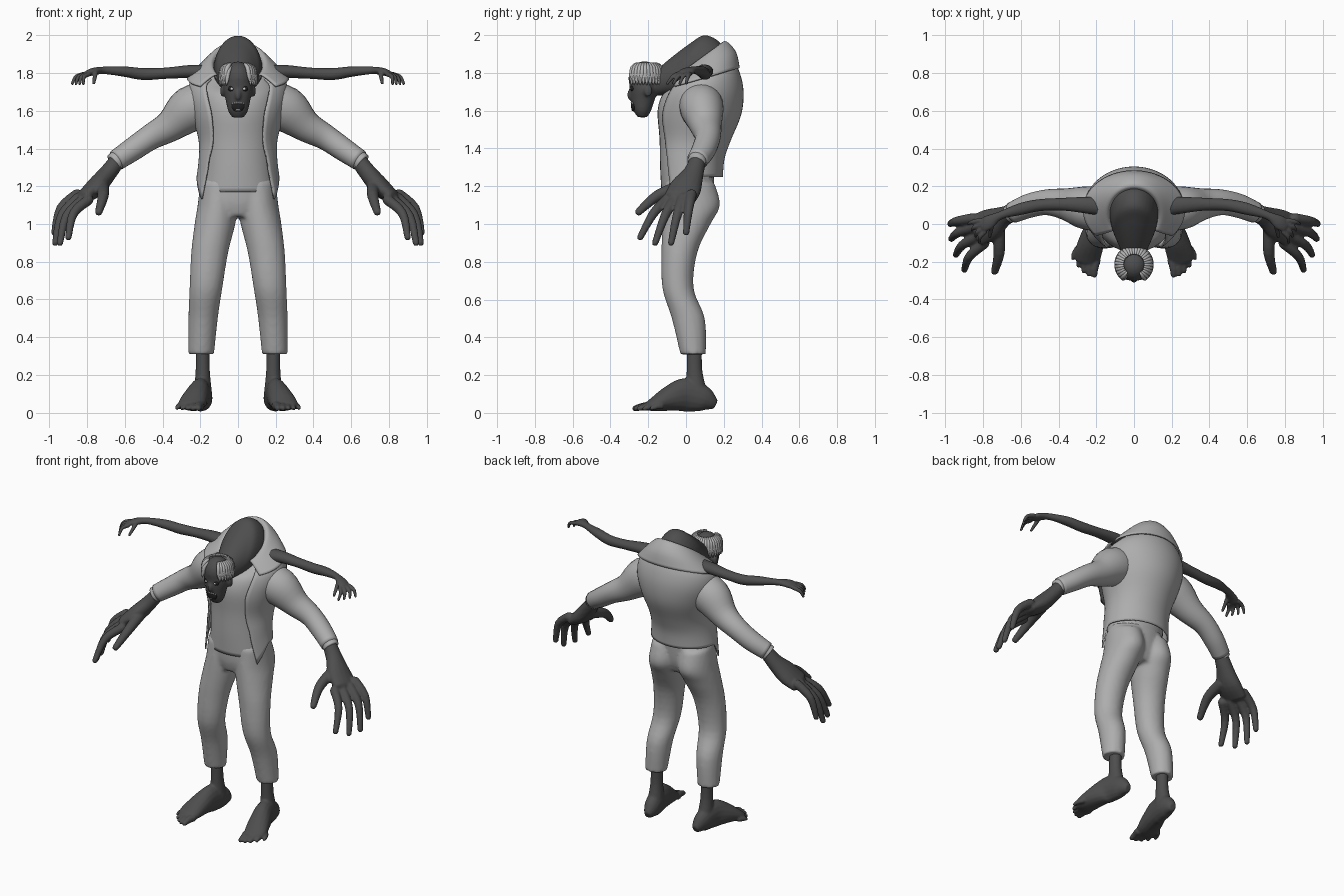
import bpy, bmesh, math
from mathutils import Vector, Matrix

cube = bpy.data.objects.get("Cube")
if cube:
    bpy.data.objects.remove(cube, do_unlink=True)


def material(name, value):
    mat = bpy.data.materials.new(name)
    mat.use_nodes = True
    color = (value, value, value, 1)
    mat.diffuse_color = color
    mat.node_tree.nodes["Principled BSDF"].inputs["Base Color"].default_value = color
    return mat


SKIN = material("dark grey skin", 0.075)
CLOTH = material("light grey cloth", 0.42)
HAIR = material("pale grey hair", 0.45)
SHADOW = material("near black hollow", 0.015)
IVORY = material("off white teeth", 0.65)
X, Y = Vector((1, 0, 0)), Vector((0, 1, 0))


def resample(points, steps=4):
    """Catmull-Rom interpolation of tuples of any length."""
    last, out = len(points) - 1, []
    for i in range(last):
        four = [points[min(max(j, 0), last)] for j in range(i - 1, i + 3)]
        for k in range(steps):
            t = k / steps
            out.append(tuple(
                (2 * b + (c - a) * t + (2 * a - 5 * b + 4 * c - d) * t * t
                 + (3 * b - a - 3 * c + d) * t ** 3) / 2
                for a, b, c, d in zip(*four)))
    return out + [points[last]]


def bridge(bm, rings, closed=True):
    rows = [[bm.verts.new(p) for p in ring] for ring in rings]
    count = len(rows[0])
    for low, high in zip(rows, rows[1:]):
        for i in range(count if closed else count - 1):
            j = (i + 1) % count
            bm.faces.new((low[i], low[j], high[j], high[i]))
    if closed:
        bm.faces.new(rows[0][::-1])
        bm.faces.new(rows[-1])


def tube(bm, stations, ref, seg=16, rounded=True, steps=4):
    """Loft along a path; stations are x, y, z, radius along ref, other radius."""
    pts = resample(stations, steps)
    centres = [Vector(p[:3]) for p in pts]
    rings = []

    def ring(centre, tangent, a, b):
        u = (ref - tangent * ref.dot(tangent)).normalized()
        v = tangent.cross(u)
        angles = [math.tau * k / seg for k in range(seg)]
        rings.append([centre + u * a * math.cos(q) + v * b * math.sin(q) for q in angles])

    last = len(pts) - 1
    for i, (c, p) in enumerate(zip(centres, pts)):
        t = (centres[min(i + 1, last)] - centres[max(i - 1, 0)]).normalized()
        a, b = p[3:]
        if rounded and i == 0:
            ring(c - t * b * 0.6, t, a * 0.6, b * 0.6)
        ring(c, t, a, b)
        if rounded and i == last:
            ring(c + t * b * 0.6, t, a * 0.6, b * 0.6)
    bridge(bm, rings)


def shell(bm, stations, seg=36, closed=True, dip=0):
    """Loft of slanted ellipses: x, half width, front y, z, back y, z, front gap."""
    rings = []
    for n, (x, a, yf, zf, yb, zb, gap) in enumerate(resample(stations)):
        ring = []
        for k in range(seg):
            q = gap + (math.tau - 2 * gap) * k / (seg if closed else seg - 1)
            t = (1 - math.cos(q)) / 2
            drop = dip * max(0, math.cos(q)) * max(0, 1 - n / 4)
            ring.append((x + a * math.sin(q), yf + (yb - yf) * t, zf + (zb - zf) * t - drop))
        rings.append(ring)
    bridge(bm, rings, closed)


def level(x, a, front, back, z):
    return (x, a, front, z, back, z, 0)


def ball(bm, centre, size):
    matrix = Matrix.Translation(centre) @ Matrix.Diagonal((*size, 1))
    bmesh.ops.create_uvsphere(bm, u_segments=18, v_segments=12, radius=1, matrix=matrix)


def finish(name, bm, mat, mirror=False, voxel=0, thickness=0):
    bmesh.ops.recalc_face_normals(bm, faces=bm.faces)
    mesh = bpy.data.meshes.new(name)
    bm.to_mesh(mesh)
    bm.free()
    mesh.materials.append(mat)
    mesh.shade_smooth()
    obj = bpy.data.objects.new(name, mesh)
    bpy.context.collection.objects.link(obj)
    if mirror:
        obj.modifiers.new("mirror", "MIRROR").use_mirror_merge = False
    if voxel:
        fuse = obj.modifiers.new("fuse", "REMESH")
        fuse.mode, fuse.voxel_size, fuse.use_smooth_shade = "VOXEL", voxel, True
        soften = obj.modifiers.new("soften", "SMOOTH")
        soften.factor, soften.iterations = 0.5, 3
    if thickness:
        solid = obj.modifiers.new("thickness", "SOLIDIFY")
        solid.thickness, solid.offset = thickness, 0
    return obj


def finger(bm, root, tip, radius, lift):
    a, b = Vector(root), Vector(tip)
    mid = (a + b) / 2 + Vector((lift, 0, lift))
    tube(bm, [(*a, radius, radius), (*mid, radius * 0.85, radius * 0.85),
              (*b, radius * 0.6, radius * 0.6)], Y, 12)


# Trousers: legs and pelvis fused
bm = bmesh.new()
shell(bm, [level(0.195, 0.068, -0.03, 0.105, 0.31), level(0.185, 0.078, -0.075, 0.1, 0.5),
           level(0.17, 0.087, -0.125, 0.04, 0.66), level(0.15, 0.098, -0.13, 0.06, 0.85),
           level(0.122, 0.108, -0.125, 0.13, 1.0), level(0.107, 0.107, -0.12, 0.18, 1.1),
           level(0.1, 0.1, -0.11, 0.15, 1.22)])
shell(bm, [level(0, 0.13, -0.1, 0.11, 1.04), level(0, 0.2, -0.12, 0.14, 1.12),
           level(0, 0.19, -0.12, 0.15, 1.26)])
finish("trousers", bm, CLOTH, mirror=True, voxel=0.013)

# Bare feet with five toes
bm = bmesh.new()
tube(bm, [(0.187, 0.045, 0.36, 0.036, 0.04), (0.187, 0.045, 0.22, 0.038, 0.042),
          (0.187, 0.055, 0.1, 0.05, 0.06)], X)
tube(bm, [(0.18, 0.135, 0.055, 0.035, 0.042), (0.185, 0.09, 0.075, 0.05, 0.07),
          (0.2, 0, 0.095, 0.055, 0.09), (0.222, -0.08, 0.078, 0.067, 0.07),
          (0.245, -0.16, 0.048, 0.072, 0.042), (0.255, -0.2, 0.036, 0.06, 0.025)], X)
for i in range(5):
    t = i / 4
    finger(bm, (0.2 + 0.1 * t, -0.19 + 0.06 * t, 0.035),
           (0.21 + 0.115 * t, -0.275 + 0.09 * t * t, 0.022), 0.025 - 0.008 * t, 0.004)
finish("feet", bm, SKIN, mirror=True, voxel=0.007)

# Shirt
bm = bmesh.new()
shell(bm, [level(0, 0.192, -0.13, 0.13, 1.17), level(0, 0.185, -0.137, 0.16, 1.3),
           level(0, 0.19, -0.14, 0.19, 1.45), level(0, 0.21, -0.15, 0.24, 1.6),
           (0, 0.2, -0.12, 1.69, 0.22, 1.74, 0), (0, 0.13, -0.06, 1.72, 0.18, 1.88, 0)])
finish("shirt", bm, CLOTH)

# Open jacket with hanging front flaps
bm = bmesh.new()
shell(bm, [(0, 0.215, -0.17, 1.25, 0.19, 1.25, 1.1), (0, 0.203, -0.158, 1.35, 0.2, 1.35, 0.85),
           (0, 0.205, -0.155, 1.45, 0.235, 1.45, 0.7), (0, 0.24, -0.165, 1.57, 0.288, 1.58, 0.62),
           (0, 0.262, -0.145, 1.66, 0.3, 1.7, 0.65), (0, 0.245, -0.115, 1.72, 0.28, 1.8, 0.75),
           (0, 0.18, -0.08, 1.74, 0.24, 1.88, 0.9)], 48, False, 0.26)
finish("jacket", bm, CLOTH, thickness=0.01)

# Wide collar lying over the shoulders
bm = bmesh.new()
shell(bm, [(0, 0.268, -0.13, 1.71, 0.28, 1.825, 0.85), (0, 0.2, -0.11, 1.745, 0.26, 1.91, 0.85),
           (0, 0.145, -0.09, 1.75, 0.205, 1.965, 0.9), (0, 0.13, -0.07, 1.72, 0.18, 1.92, 0.9)],
      48, False)
finish("collar", bm, CLOTH, thickness=0.01)

# Sleeves and cuffs
bm = bmesh.new()
tube(bm, [(0.13, 0.07, 1.66, 0.11, 0.1), (0.25, 0.085, 1.61, 0.115, 0.122),
          (0.36, 0.105, 1.52, 0.085, 0.085), (0.465, 0.115, 1.46, 0.068, 0.068),
          (0.56, 0.095, 1.395, 0.064, 0.062), (0.645, 0.06, 1.338, 0.056, 0.056)], Y, 24, False)
finish("sleeves", bm, CLOTH, mirror=True)
bm = bmesh.new()
tube(bm, [(0.635, 0.064, 1.345, 0.05, 0.05), (0.66, 0.055, 1.325, 0.05, 0.05)], Y, 24, False)
finish("shirt_cuffs", bm, CLOTH, mirror=True)

# Large hands
bm = bmesh.new()
tube(bm, [(0.63, 0.065, 1.35, 0.042, 0.042), (0.69, 0.04, 1.27, 0.055, 0.047),
          (0.755, 0, 1.195, 0.085, 0.052), (0.825, -0.03, 1.14, 0.088, 0.036)], Y)
for root, tip in (((0.79, -0.1, 1.13), (0.9, -0.245, 0.925)),
                  ((0.82, -0.06, 1.13), (0.945, -0.165, 0.895)),
                  ((0.845, -0.015, 1.14), (0.97, -0.08, 0.895)),
                  ((0.85, 0.03, 1.16), (0.975, 0, 0.95))):
    finger(bm, root, tip, 0.029, 0.028)
tube(bm, [(0.72, -0.02, 1.2, 0.036, 0.036), (0.715, -0.15, 1.15, 0.03, 0.03),
          (0.74, -0.255, 1.06, 0.02, 0.02)], X)
finish("large_hands", bm, SKIN, mirror=True, voxel=0.008)

# Thin upper arms with small hands
bm = bmesh.new()
tube(bm, [(0.12, 0.09, 1.8, 0.055, 0.045), (0.25, 0.1, 1.808, 0.045, 0.036),
          (0.38, 0.105, 1.8, 0.034, 0.03), (0.5, 0.1, 1.795, 0.032, 0.032),
          (0.6, 0.08, 1.808, 0.032, 0.028), (0.71, 0.045, 1.815, 0.022, 0.02),
          (0.77, 0.01, 1.808, 0.038, 0.02), (0.805, -0.01, 1.795, 0.036, 0.016)], Y)
for i in range(4):
    t = i / 3
    finger(bm, (0.79 + 0.025 * t, -0.04 + 0.06 * t, 1.795),
           (0.82 + 0.06 * t, -0.1 + 0.1 * t, 1.742), 0.0135, 0.012)
finger(bm, (0.755, -0.01, 1.805), (0.765, -0.07, 1.745), 0.0135, 0)
finish("thin_arms", bm, SKIN, mirror=True, voxel=0.0055)

# Hunched neck, skull, jaw, nose and ears
bm = bmesh.new()
shell(bm, [(0, 0.13, 0, 1.62, 0.2, 1.86, 0), (0, 0.132, -0.05, 1.67, 0.185, 1.955, 0),
           (0, 0.118, -0.11, 1.68, 0.1, 2.0, 0), (0, 0.095, -0.15, 1.68, 0.02, 1.955, 0),
           (0, 0.07, -0.18, 1.69, -0.08, 1.88, 0), (0, 0.05, -0.22, 1.7, -0.15, 1.82, 0)])
ball(bm, (0, -0.22, 1.77), (0.079, 0.085, 0.092))
shell(bm, [level(0, 0.03, -0.255, -0.205, 1.565), level(0, 0.052, -0.278, -0.185, 1.6),
           level(0, 0.066, -0.292, -0.165, 1.66), level(0, 0.078, -0.297, -0.15, 1.71),
           level(0, 0.075, -0.302, -0.15, 1.75)])
ball(bm, (0, -0.296, 1.685), (0.016, 0.016, 0.03))
for side in (-1, 1):
    ball(bm, (0.082 * side, -0.2, 1.705), (0.013, 0.022, 0.032))
finish("neck_and_head", bm, SKIN, voxel=0.008)

# Sunken eyes and open mouth
bm = bmesh.new()
ball(bm, (0.033, -0.284, 1.718), (0.021, 0.011, 0.015))
finish("eye_sockets", bm, SHADOW, mirror=True)
bm = bmesh.new()
ball(bm, (0.033, -0.291, 1.717), (0.008, 0.007, 0.007))
finish("eyes", bm, IVORY, mirror=True)
bm = bmesh.new()
ball(bm, (0, -0.277, 1.626), (0.036, 0.014, 0.03))
finish("mouth", bm, SHADOW)
bm = bmesh.new()
for z, width, y in ((1.645, 0.027, -0.288), (1.607, 0.022, -0.284)):
    for i in range(6):
        t = i / 2.5 - 1
        ball(bm, (width * t, y + 0.008 * t * t, z - 0.006 * t * t * (1 if z > 1.62 else -1)),
             (0.005, 0.005, 0.008))
finish("teeth", bm, IVORY)

# Fringe of hair tufts around the bald crown
bm = bmesh.new()
for row in range(2):
    for k in range(28):
        q = 0.65 + (math.tau - 1.3) * (k + row / 2) / 27.5
        out, along = Vector((math.sin(q), -math.cos(q), 0)), Vector((math.cos(q), math.sin(q), 0))
        path = [(0.058, 1.85, 0.007), (0.084, 1.828, 0.013), (0.095, 1.785, 0.011), (0.1, 1.755, 0.003)]
        tube(bm, [(r * out.x, r * out.y - 0.215, z - 0.018 * row, w, w) for r, z, w in path],
             along, 6, True, 2)
finish("hair_fringe", bm, HAIR)
